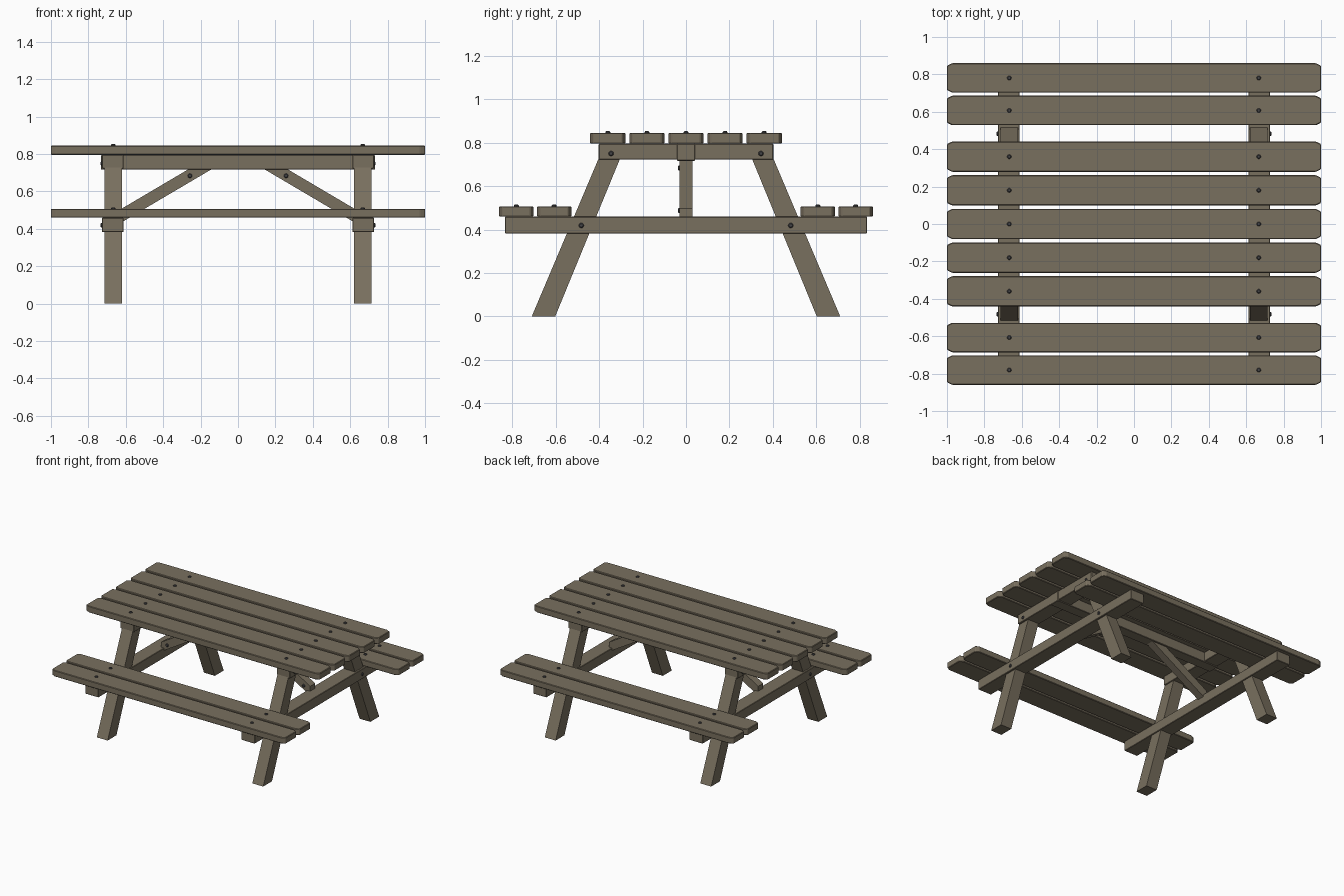
import bpy, bmesh, math
from mathutils import Vector

if "Cube" in bpy.data.objects:
    bpy.data.objects.remove(bpy.data.objects["Cube"])


def material(name, rgb):
    m = bpy.data.materials.new(name)
    m.diffuse_color = (*rgb, 1)
    m.use_nodes = True
    m.node_tree.nodes["Principled BSDF"].inputs["Base Color"].default_value = m.diffuse_color
    return m


WOOD = material("weathered wood", (0.19, 0.16, 0.113))
STEEL = material("dark steel", (0.06, 0.06, 0.065))


def finish(name, bm, mat):
    bmesh.ops.recalc_face_normals(bm, faces=bm.faces)
    me = bpy.data.meshes.new(name)
    bm.to_mesh(me)
    bm.free()
    me.materials.append(mat)
    ob = bpy.data.objects.new(name, me)
    bpy.context.collection.objects.link(ob)
    return ob


def prism(name, outline, offset, bevel=0.0):
    """Extrude a closed outline of 3D points along an offset."""
    bm = bmesh.new()
    face = bm.faces.new([bm.verts.new(p) for p in outline])
    res = bmesh.ops.extrude_face_region(bm, geom=[face], use_keep_orig=True)
    verts = [g for g in res["geom"] if isinstance(g, bmesh.types.BMVert)]
    bmesh.ops.translate(bm, verts=verts, vec=Vector(offset))
    bmesh.ops.recalc_face_normals(bm, faces=bm.faces)
    if bevel:
        bmesh.ops.bevel(bm, geom=bm.edges[:], offset=bevel, segments=1,
                        profile=0.5, affect='EDGES')
    return finish(name, bm, WOOD)


def box(name, x0, x1, y0, y1, z0, z1, bevel=0.003):
    return prism(name, [(x0, y0, z0), (x1, y0, z0), (x1, y1, z0), (x0, y1, z0)],
                 (0, 0, z1 - z0), bevel)


def plank(name, y, width, z0, z1):
    h, cx, cy = width / 2, 0.028, 0.014
    pts = [(-1, -h + cy), (-1 + cx, -h), (1 - cx, -h), (1, -h + cy),
           (1, h - cy), (1 - cx, h), (-1 + cx, h), (-1, h - cy)]
    prism(name, [(px, y + py, z0) for px, py in pts], (0, 0, z1 - z0), 0.004)
    for s in (-1, 1):
        bolt(name + "_bolt", (s * 0.667, y, z1), (0, 0, 1))


def bolt(name, pos, direction, r=0.012, h=0.009):
    """Low domed bolt head."""
    bm = bmesh.new()
    rings = []
    for rad, z in ((r, -0.004), (r, h * 0.4), (r * 0.65, h * 0.85)):
        rings.append([bm.verts.new((rad * math.cos(a * math.pi / 5),
                                    rad * math.sin(a * math.pi / 5), z)) for a in range(10)])
    for a, b in zip(rings, rings[1:]):
        for i in range(10):
            j = (i + 1) % 10
            bm.faces.new((a[i], a[j], b[j], b[i]))
    bm.faces.new(rings[0][::-1])
    bm.faces.new(rings[-1])
    ob = finish(name, bm, STEEL)
    ob.rotation_mode = 'QUATERNION'
    ob.rotation_quaternion = Vector(direction).to_track_quat('Z', 'Y')
    ob.location = pos


# table top and seat planks
for i in range(5):
    plank("top_plank", (i - 2) * 0.18, 0.162, 0.795, 0.845)
for s in (-1, 1):
    for y in (0.607, 0.781):
        plank("seat_plank", s * y, 0.158, 0.459, 0.507)

# long beam under the top
box("centre_beam", -0.732, 0.732, -0.042, 0.042, 0.716, 0.794)

for sx in (-1, 1):
    xa, xb = sorted((sx * 0.612, sx * 0.727))
    # cross beams
    box("top_cross_beam", xa, xb, -0.402, 0.402, 0.722, 0.795)
    box("seat_cross_beam", xa, xb, -0.834, 0.834, 0.382, 0.459)
    # slanted legs
    for sy in (-1, 1):
        side = [(0.71, 0), (0.602, 0), (0.302, 0.73), (0.401, 0.73)]
        prism("leg", [(sx * 0.62, sy * y, z) for y, z in side], (sx * 0.093, 0, 0))
        bolt("top_beam_bolt", (sx * 0.727, sy * 0.345, 0.75), (sx, 0, 0))
        bolt("seat_beam_bolt", (sx * 0.727, sy * 0.482, 0.419), (sx, 0, 0))
    # diagonal brace
    side = [(0.64, 0.424), (0.138, 0.72), (0.262, 0.72), (0.64, 0.497)]
    prism("brace", [(sx * x, -0.03, z) for x, z in side], (0, 0.06, 0))
    for x, z in ((0.257, 0.683), (0.585, 0.488)):
        bolt("brace_bolt", (sx * x, -0.03, z), (0, -1, 0))
